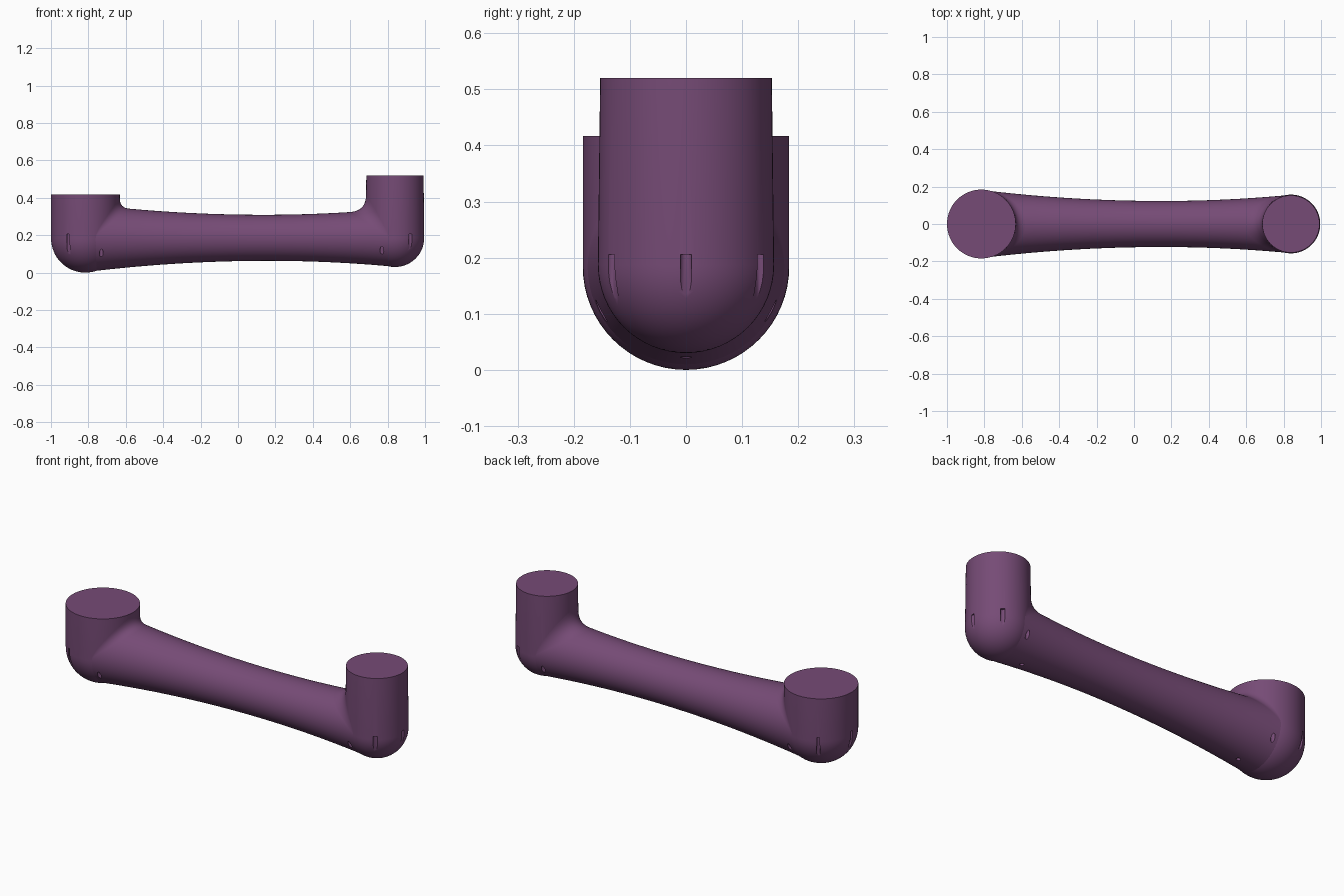
import bpy, bmesh
from math import sin, cos, pi, sqrt, radians

if "Cube" in bpy.data.objects:
    bpy.data.objects.remove(bpy.data.objects["Cube"])

mat = bpy.data.materials.new("plum")
mat.diffuse_color = (0.18, 0.07, 0.18, 1)
mat.use_nodes = True
mat.node_tree.nodes["Principled BSDF"].inputs["Base Color"].default_value = mat.diffuse_color
SEG = 64


def loft(name, rings, closed=True, tip=None):
    """Skin a list of point rings; closed rings get end caps, or a point at the start."""
    bm = bmesh.new()
    vs = [[bm.verts.new(p) for p in ring] for ring in rings]
    n = len(rings[0])
    for a, b in zip(vs, vs[1:]):
        for i in range(n if closed else n - 1):
            j = (i + 1) % n
            bm.faces.new((a[i], a[j], b[j], b[i]))
    if closed:
        bm.faces.new(vs[-1])
        if tip:
            t = bm.verts.new(tip)
            for i in range(n):
                bm.faces.new((t, vs[0][(i + 1) % n], vs[0][i]))
        else:
            bm.faces.new(vs[0][::-1])
    bmesh.ops.recalc_face_normals(bm, faces=bm.faces)
    me = bpy.data.meshes.new(name)
    bm.to_mesh(me)
    bm.free()
    ob = bpy.data.objects.new(name, me)
    bpy.context.collection.objects.link(ob)
    me.materials.append(mat)
    return ob


def circle(x, y, z, r, n=SEG):
    return [(x + r * cos(2 * pi * i / n), y + r * sin(2 * pi * i / n), z) for i in range(n)]


# Arm shape: waisted radius and axis height along x
def arm_r(x):
    return 0.123 + (0.0632 if x < 0.15 else 0.0693) * (x - 0.15) ** 2


def arm_z(x):
    return 0.186 + 0.0015 * x


def arm_point(x, t):
    return (x, arm_r(x) * sin(t), arm_z(x) + arm_r(x) * cos(t))


# Upright joints: centre x, dome radius, top radius, base z, top z, fillet size, direction of arm
JOINTS = {
    "left": dict(cx=-0.816, r0=0.184, r1=0.184, z0=0.0, z1=0.417, d=0.05, s=1),
    "right": dict(cx=0.839, r0=0.157, r1=0.153, z0=0.03, z1=0.52, d=0.085, s=-1),
}


def joint(side, cx, r0, r1, z0, z1, d, s):
    zc = z0 + r0
    rings = []
    for k in range(1, 17):
        a = pi / 2 * k / 16
        rings.append(circle(cx, 0, zc - r0 * cos(a), r0 * sin(a)))
    rings.append(circle(cx, 0, z1, r1))
    return loft(side + "_joint", rings, tip=(cx, 0, z0))


def fillet(side, cx, r0, r1, z0, z1, d, s):
    """Curved web between the top of the arm and the joint wall."""
    zc = z0 + r0

    def wall(z):
        return r0 + (r1 - r0) * max(0, z - zc) / (z1 - zc)

    rows = []
    for i in range(41):
        t = radians(-84 + 168 * i / 40)
        x = cx + s * r0
        for _ in range(40):
            c = arm_point(x, t)
            x = cx + s * sqrt(max(wall(c[2]) ** 2 - c[1] ** 2, 0))
        c = arm_point(x, t)
        e = d * cos(t)
        up = c[2] + e
        p = (cx + s * sqrt(max(wall(up) ** 2 - c[1] ** 2, 0)), c[1], up)
        q = arm_point(x + s * e, t)
        row = []
        for k in range(13):
            u = k / 12
            row.append(tuple((1 - u) ** 2 * p[m] + 2 * u * (1 - u) * c[m] + u * u * q[m]
                             for m in range(3)))
        rows.append(row)
    ob = loft(side + "_fillet", rows, closed=False)
    # Face the web outward
    up_sum = sum(f.normal.z * f.area for f in ob.data.polygons)
    if up_sum < 0:
        ob.data.flip_normals()
    return ob


# Arm tube
x0, x1, n = -0.816, 0.839, 48
arm = loft("arm", [[arm_point(x0 + (x1 - x0) * k / n, 2 * pi * i / SEG) for i in range(SEG)]
                   for k in range(n + 1)])
solids = [arm] + [joint(side, **j) for side, j in JOINTS.items()]
webs = [fillet(side, **j) for side, j in JOINTS.items()]

# Six vertical screw holes under each joint
cutters = []
for cx, ring in ((-0.818, 0.174), (0.845, 0.152)):
    for k in range(6):
        a = k * pi / 3
        x, y = cx + ring * cos(a), ring * sin(a)
        cutters.append(loft("hole_cutter", [circle(x, y, -0.05, 0.0105, 16),
                                            circle(x, y, 0.206, 0.0105, 16)]))
for c in cutters:
    c.hide_render = True
holes = bpy.data.collections.new("hole_cutters")
for c in cutters:
    holes.objects.link(c)

for ob in solids:
    mod = ob.modifiers.new("holes", 'BOOLEAN')
    mod.operation = 'DIFFERENCE'
    mod.operand_type = 'COLLECTION'
    mod.collection = holes
    mod.solver = 'EXACT'
    bpy.context.view_layer.objects.active = ob
    bpy.ops.object.modifier_apply(modifier=mod.name)
for c in cutters:
    bpy.data.objects.remove(c)
bpy.data.collections.remove(holes)

# Smooth shading with sharp rims
bpy.ops.object.select_all(action='DESELECT')
for ob in solids + webs:
    ob.select_set(True)
bpy.context.view_layer.objects.active = arm
bpy.ops.object.shade_smooth_by_angle(angle=radians(35))
